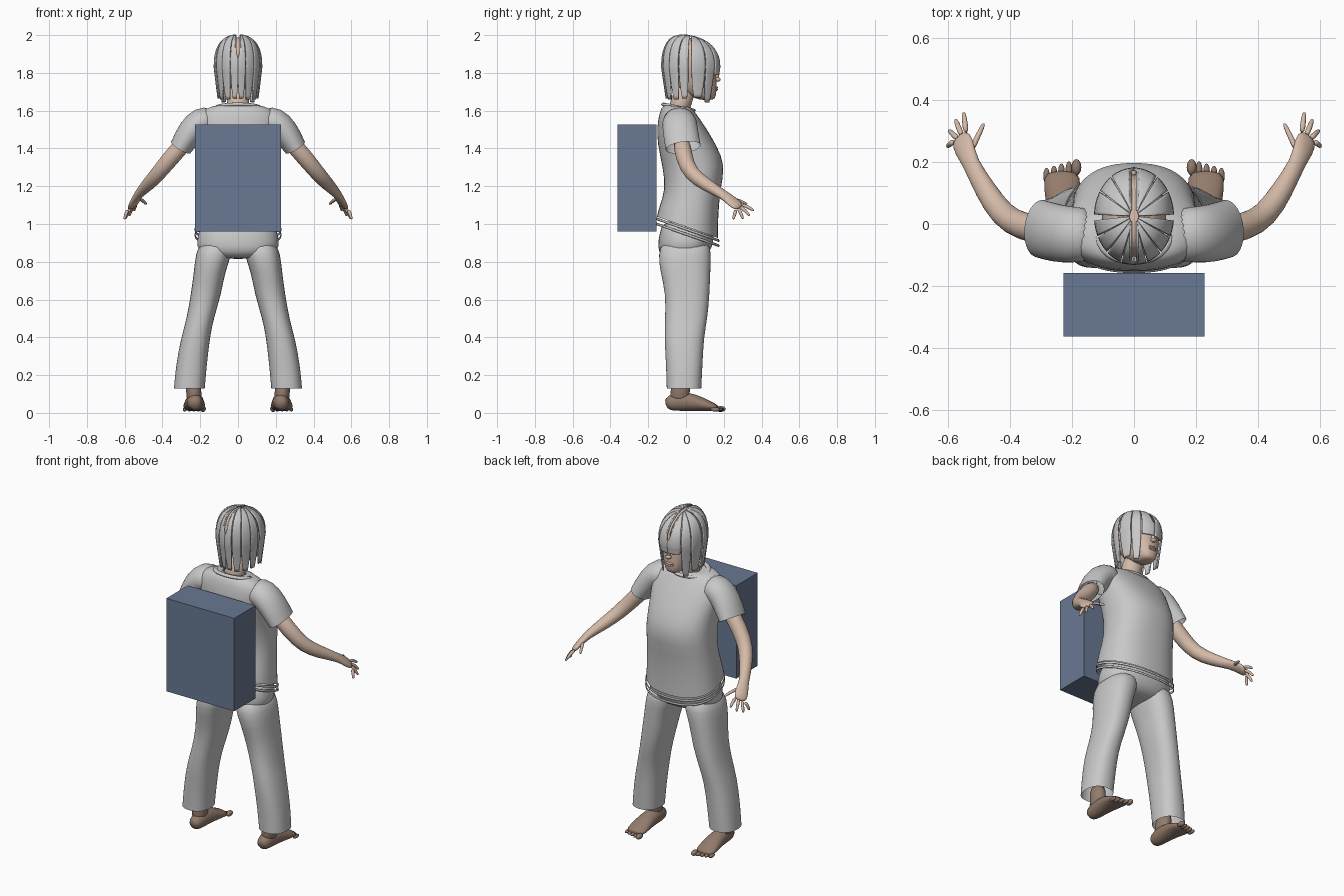
import bpy
import bmesh
from math import sin, cos, pi, radians
from mathutils import Vector

default_cube = bpy.data.objects.get("Cube")
if default_cube:
    bpy.data.objects.remove(default_cube, do_unlink=True)


def material(name, colour):
    mat = bpy.data.materials.new(name)
    mat.use_nodes = True
    mat.diffuse_color = (*colour, 1)
    mat.node_tree.nodes["Principled BSDF"].inputs["Base Color"].default_value = (*colour, 1)
    return mat


cloth = material("pale_grey", (.58, .58, .58))
skin_tone = material("light_skin", (.66, .49, .39))
foot_tone = material("tanned_skin", (.29, .20, .15))
blue = material("slate_blue", (.14, .19, .29))


def finish(name, bm, mat, smooth=True, mirror=False, subdivide=False, thickness=0):
    """Turn a bmesh into a named object with its modifiers."""
    bmesh.ops.recalc_face_normals(bm, faces=bm.faces)
    mesh = bpy.data.meshes.new(name)
    bm.to_mesh(mesh)
    bm.free()
    mesh.materials.append(mat)
    for poly in mesh.polygons:
        poly.use_smooth = smooth
    obj = bpy.data.objects.new(name, mesh)
    bpy.context.collection.objects.link(obj)
    if thickness:
        solid = obj.modifiers.new("Thickness", 'SOLIDIFY')
        solid.thickness = thickness
        solid.offset = 0
    if mirror:
        obj.modifiers.new("Mirror", 'MIRROR').use_mirror_merge = False
    if subdivide:
        sub = obj.modifiers.new("Smooth", 'SUBSURF')
        sub.levels = sub.render_levels = 1
    return obj


def bridge(bm, rings, closed=True, caps=(True, True)):
    """Join rows of points with quads."""
    rows = [[bm.verts.new(p) for p in ring] for ring in rings]
    count = len(rows[0])
    for low, high in zip(rows, rows[1:]):
        for i in range(count if closed else count - 1):
            j = (i + 1) % count
            bm.faces.new((low[i], low[j], high[j], high[i]))
    if closed:
        for row, cap in ((rows[0], caps[0]), (rows[-1], caps[1])):
            if cap:
                bm.faces.new(row)


def rounded(value, power=.85):
    return abs(value) ** power * (1 if value >= 0 else -1)


def loft(name, mat, sections, sides=28, caps=(True, True), **options):
    """Stack level sections: z, x range, y range and forward droop."""
    rings = []
    for z, x0, x1, y0, y1, droop in sections:
        ring = []
        for i in range(sides):
            a = 2 * pi * i / sides
            x = (x0 + x1) / 2 + (x1 - x0) / 2 * rounded(cos(a))
            y = (y0 + y1) / 2 + (y1 - y0) / 2 * rounded(sin(a))
            ring.append((x, y, z - droop * y))
        rings.append(ring)
    bm = bmesh.new()
    bridge(bm, rings, caps=caps)
    return finish(name, bm, mat, subdivide=True, **options)


def sweep(bm, stations, across, sides=14, caps=(True, True)):
    """Run an ellipse along a path; each station is x, y, z, width, thickness."""
    points = [Vector(s[:3]) for s in stations]
    rings = []
    for i, (p, s) in enumerate(zip(points, stations)):
        tangent = (points[min(i + 1, len(points) - 1)] - points[max(i - 1, 0)]).normalized()
        side = Vector(across)
        side = (side - side.dot(tangent) * tangent).normalized()
        other = tangent.cross(side)
        rings.append([p + side * s[3] * cos(2 * pi * k / sides)
                      + other * s[4] * sin(2 * pi * k / sides) for k in range(sides)])
    bridge(bm, rings, caps=caps)


def ellipsoid(bm, centre, size):
    made = bmesh.ops.create_uvsphere(bm, u_segments=12, v_segments=8, radius=1)["verts"]
    bmesh.ops.scale(bm, vec=size, verts=made)
    bmesh.ops.translate(bm, vec=centre, verts=made)


def centred(z, half, y0, y1, droop=0):
    return (z, -half, half, y0, y1, droop)


# Backpack block
bm = bmesh.new()
bmesh.ops.create_cube(bm, size=1)
bmesh.ops.scale(bm, vec=(.456, .205, .565), verts=bm.verts)
bmesh.ops.translate(bm, vec=(0, -.26, 1.243), verts=bm.verts)
finish("backpack", bm, blue, smooth=False)

# Shirt body, open at the hem and neck
loft("shirt", cloth, [
    centred(.985, .226, -.155, .17, .35),
    centred(1.06, .220, -.142, .17, .25),
    centred(1.18, .205, -.108, .18),
    centred(1.31, .200, -.125, .212),
    centred(1.42, .205, -.152, .16),
    centred(1.52, .225, -.155, .10),
    centred(1.59, .210, -.140, .05),
    centred(1.625, .135, -.122, .025, .1),
    centred(1.62, .070, -.080, .01, .1),
], caps=(False, False))

# Loose hem strips below the shirt
for label, z in (("upper", .965), ("lower", .938)):
    loft(label + "_hem_strip", cloth,
         [centred(z + lift, .229, -.157, .175, .35) for lift in (0, .016)],
         caps=(False, False), thickness=.006)

# Collar band
bm = bmesh.new()
collar = []
for i in range(25):
    a = 2 * pi * i / 24
    y = -.04 + .078 * sin(a)
    collar.append((.112 * cos(a), y, 1.618 - .2 * (y + .04), .009, .014))
sweep(bm, collar, (0, 0, 1), sides=8)
finish("collar", bm, cloth)

# Short sleeves
bm = bmesh.new()
sweep(bm, [(.12, -.035, 1.55, .085, .075), (.20, -.035, 1.545, .092, .08),
           (.252, -.03, 1.49, .095, .074), (.303, -.015, 1.405, .095, .06)],
      (0, 1, 0), sides=20, caps=(True, False))
finish("sleeves", bm, cloth, mirror=True, subdivide=True)

# Trousers: hips and two wide legs
loft("trouser_hips", cloth, [
    centred(.815, .09, -.08, .06),
    centred(.83, .19, -.135, .11),
    centred(.88, .222, -.152, .142),
    centred(.94, .213, -.142, .15),
    centred(1.03, .195, -.125, .14),
])
loft("trouser_legs", cloth, [
    (.13, .175, .340, -.103, .082, 0),
    (.25, .165, .330, -.106, .088, 0),
    (.40, .148, .302, -.116, .095, 0),
    (.50, .128, .272, -.112, .115, 0),
    (.63, .087, .250, -.108, .126, 0),
    (.75, .068, .234, -.138, .130, 0),
    (.84, .03, .226, -.150, .135, 0),
    (.92, .03, .195, -.125, .125, 0),
], sides=20, caps=(False, True), mirror=True)

# Bare feet with ankles and toes
bm = bmesh.new()
sweep(bm, [(.228, -.108, .045, .02, .02), (.228, -.09, .052, .04, .042),
           (.228, -.03, .062, .046, .053), (.23, .05, .055, .052, .046),
           (.232, .12, .036, .062, .028), (.232, .175, .024, .058, .015)], (1, 0, 0))
sweep(bm, [(.23, -.035, .05, .045, .06), (.235, -.03, .12, .04, .05),
           (.24, -.025, .2, .042, .052)], (1, 0, 0))
for i in range(5):
    big = .018 if i == 0 else .012
    ellipsoid(bm, (.186 + .024 * i, .183 - .007 * i, .012 + big / 2), (big * .95, .028, big * .9))
finish("feet", bm, foot_tone, mirror=True, subdivide=True)

# Arms, palms and spread fingers
spread = Vector((.117, -.075, -.075)).normalized()
bm = bmesh.new()
sweep(bm, [(.25, -.03, 1.47, .05, .05), (.36, -.01, 1.345, .046, .046),
           (.424, .025, 1.265, .042, .042), (.48, .11, 1.205, .037, .036),
           (.53, .20, 1.155, .026, .022), (.547, .247, 1.118, .042, .018),
           (.565, .288, 1.083, .036, .012)], spread)
knuckle = Vector((.562, .28, 1.089))
tips = [(.55, .36, 1.07), (.576, .337, 1.043), (.597, .302, 1.027), (.602, .25, 1.025)]
fingers = [(knuckle + spread * (.019 * i - .028), Vector(tip)) for i, tip in enumerate(tips)]
fingers.append((Vector((.528, .232, 1.135)), Vector((.484, .325, 1.105))))
for root, tip in fingers:
    bend = root.lerp(tip, .55) + Vector((0, 0, .006))
    sweep(bm, [(*root, .011, .011), (*bend, .0095, .0095),
               (*root.lerp(tip, .9), .008, .008), (*tip, .004, .004)], (.5, .3, .8), sides=8)
finish("arms", bm, skin_tone, mirror=True, subdivide=True)

# Head, neck and face
loft("head", skin_tone, [
    centred(1.655, .03, .08, .145),
    centred(1.675, .055, .02, .16),
    centred(1.73, .08, -.06, .163),
    centred(1.79, .095, -.09, .160),
    centred(1.85, .108, -.11, .157),
    centred(1.92, .10, -.105, .142),
    centred(1.965, .07, -.078, .09),
    centred(1.988, .035, -.045, .04),
])
bm = bmesh.new()
sweep(bm, [(0, -.045, 1.57, .066, .06), (0, -.03, 1.64, .06, .056),
           (0, .01, 1.74, .06, .06)], (1, 0, 0))
finish("neck", bm, skin_tone, subdivide=True)
bm = bmesh.new()
ellipsoid(bm, (0, .163, 1.785), (.01, .012, .032))
ellipsoid(bm, (0, .168, 1.765), (.017, .016, .012))
for z in (1.722, 1.711):
    ellipsoid(bm, (0, .158, z), (.026, .011, .007))
finish("nose_and_lips", bm, skin_tone)

# Hair: flat locks falling from a centre parting; angle from the face, then tip height
locks = [(0, 34, 1.79), (36, 58, 1.645), (60, 88, 1.67), (95, 114, 1.665),
         (116, 137, 1.66), (139, 160, 1.66), (162, 180, 1.665)]
bm = bmesh.new()
for start, end, tip in locks:
    rows = []
    for j in range(19):
        fall = max(0, j - 9) / 9
        phi = radians(4 + 86 * min(j, 9) / 9)
        reach = sin(phi) ** .8 - fall * (1.83 - tip) * .95
        height = .165 * max(cos(phi), 0) ** .8
        row = []
        for i in range(8):
            narrow = 1 - (.12 if start == 0 else .4) * fall ** 3
            a = radians((start + end) / 2 + (end - start) * narrow * (i / 7 - .5))
            x = .125 * reach * sin(a)
            y = .153 * reach * cos(a)
            z = 1.83 + height - 1.2 * y * height - fall * (1.83 - tip)
            row.append((max(x, .011) if height > .05 else x, y + .025, z))
        rows.append(row)
    bridge(bm, rows, closed=False)
finish("hair", bm, cloth, mirror=True, thickness=.008)
